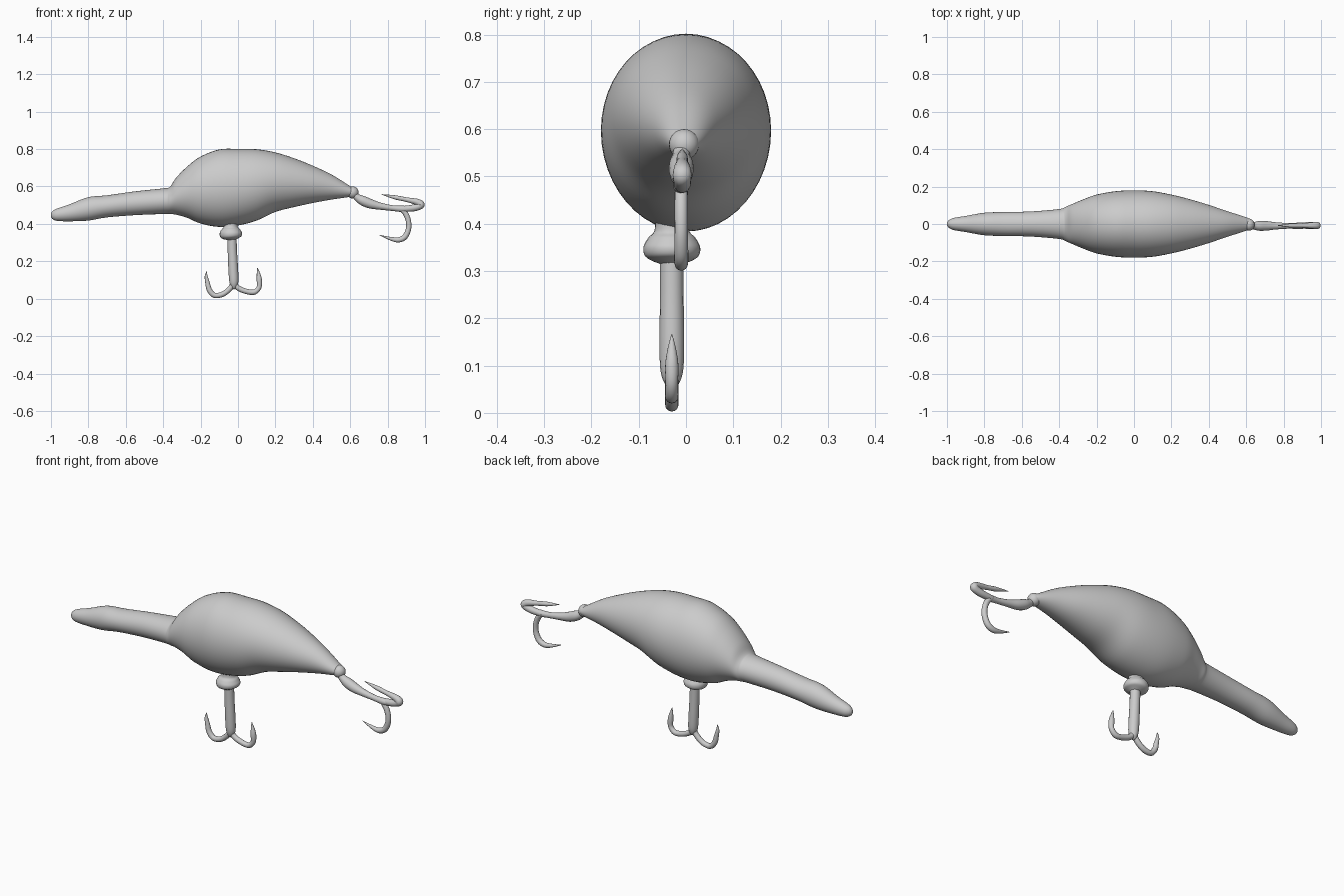
import bpy, bmesh, math
from mathutils import Vector


def spline(rows, steps):
    """Catmull-Rom resampling of rows of numbers."""
    out = []
    n = len(rows)
    for i in range(n - 1):
        p = [rows[max(i - 1, 0)], rows[i], rows[i + 1], rows[min(i + 2, n - 1)]]
        for s in range(steps):
            t = s / steps
            out.append([0.5 * (2 * b + (c - a) * t + (2 * a - 5 * b + 4 * c - d) * t * t
                               + (3 * b - a - 3 * c + d) * t ** 3) for a, b, c, d in zip(*p)])
    out.append(list(rows[-1]))
    return out


def loft(name, rings):
    bm = bmesh.new()
    loops = [[bm.verts.new(p) for p in ring] for ring in rings]
    n = len(loops[0])
    for a, b in zip(loops, loops[1:]):
        for i in range(n):
            bm.faces.new((a[i], a[(i + 1) % n], b[(i + 1) % n], b[i]))
    bm.faces.new(loops[0][::-1])
    bm.faces.new(loops[-1])
    bmesh.ops.recalc_face_normals(bm, faces=bm.faces)
    me = bpy.data.meshes.new(name)
    bm.to_mesh(me)
    bm.free()
    for f in me.polygons:
        f.use_smooth = True
    ob = bpy.data.objects.new(name, me)
    bpy.context.collection.objects.link(ob)
    return ob


def tube(name, y, rows, steps=6, sides=16):
    """Round tube in the x-z plane at depth y; rows are x, z, radius."""
    pts = spline(rows, steps)
    rings = []
    for i, (x, z, r) in enumerate(pts):
        a, b = pts[max(i - 1, 0)], pts[min(i + 1, len(pts) - 1)]
        t = Vector((b[0] - a[0], 0, b[1] - a[1])).normalized()
        side = t.cross(Vector((0, 1, 0)))
        c = Vector((x, y, z))
        r = max(r, 0.001)
        rings.append([c + r * (math.cos(k) * side + math.sin(k) * Vector((0, 1, 0)))
                      for k in (2 * math.pi * j / sides for j in range(sides))])
    return loft(name, rings)


# Body with its long diving lip: x, bottom, top, half width
sections = [
    (-1.0, .437, .455, .008), (-.99, .425, .47, .02), (-.965, .416, .483, .032),
    (-.9, .414, .505, .043), (-.8, .418, .543, .06), (-.7, .435, .553, .064),
    (-.55, .447, .574, .067), (-.4, .453, .59, .08), (-.365, .453, .598, .092),
    (-.33, .449, .648, .107), (-.27, .432, .708, .132), (-.2, .402, .76, .157),
    (-.1, .384, .798, .175), (0, .392, .801, .18), (.1, .418, .799, .175),
    (.2, .464, .782, .157), (.3, .49, .751, .132), (.4, .512, .711, .102),
    (.5, .53, .664, .068), (.6, .545, .602, .036), (.63, .556, .585, .022)]
rings = []
for x, lo, hi, w in spline(sections, 5):
    rings.append([Vector((x, w * math.cos(k), (lo + hi) / 2 + (hi - lo) / 2 * math.sin(k)))
                  for k in (2 * math.pi * j / 48 for j in range(48))])
loft("lure_body", rings)

# Tail knob
bpy.ops.mesh.primitive_uv_sphere_add(segments=24, ring_count=16, radius=.032, location=(.613, -.004, .568))
bpy.context.object.name = "tail_knob"
bpy.ops.object.shade_smooth()

# Belly collar and hook
tube("belly_collar", -.03, [(-.038, .415, .035), (-.038, .385, .037), (-.038, .37, .05), (-.038, .35, .06),
                            (-.037, .33, .055), (-.036, .317, .03), (-.036, .31, .005)], sides=24)
tube("belly_shank", -.03, [(-.033, .34, .025), (-.03, .25, .025), (-.025, .15, .026),
                           (-.022, .09, .024), (-.022, .06, .014), (-.022, .05, .002)])
tube("belly_hook_left", -.03, [(-.024, .09, .014), (-.04, .058, .014), (-.08, .025, .014), (-.125, .018, .014),
                               (-.152, .045, .014), (-.163, .085, .012), (-.17, .12, .008), (-.168, .146, .001)])
tube("belly_hook_right", -.03, [(-.02, .09, .014), (-.005, .062, .014), (.035, .042, .014), (.085, .035, .014),
                                (.112, .06, .013), (.114, .1, .014), (.109, .135, .009), (.104, .166, .001)])

# Tail hook
tube("tail_shank", -.01, [(.622, .56, .016), (.64, .54, .02), (.67, .523, .026), (.71, .507, .025),
                          (.76, .495, .019), (.83, .484, .015), (.89, .48, .017), (.93, .482, .01)])
tube("tail_hook_upper", -.008, [(.87, .48, .015), (.93, .484, .018), (.968, .494, .019), (.977, .505, .02),
                                (.955, .518, .017), (.9, .53, .012), (.84, .542, .011), (.768, .558, .001)])
tube("tail_hook_lower", -.01, [(.87, .482, .013), (.893, .46, .014), (.91, .42, .014), (.912, .375, .014),
                               (.893, .332, .015), (.86, .315, .014), (.82, .32, .01), (.758, .34, .001)])
